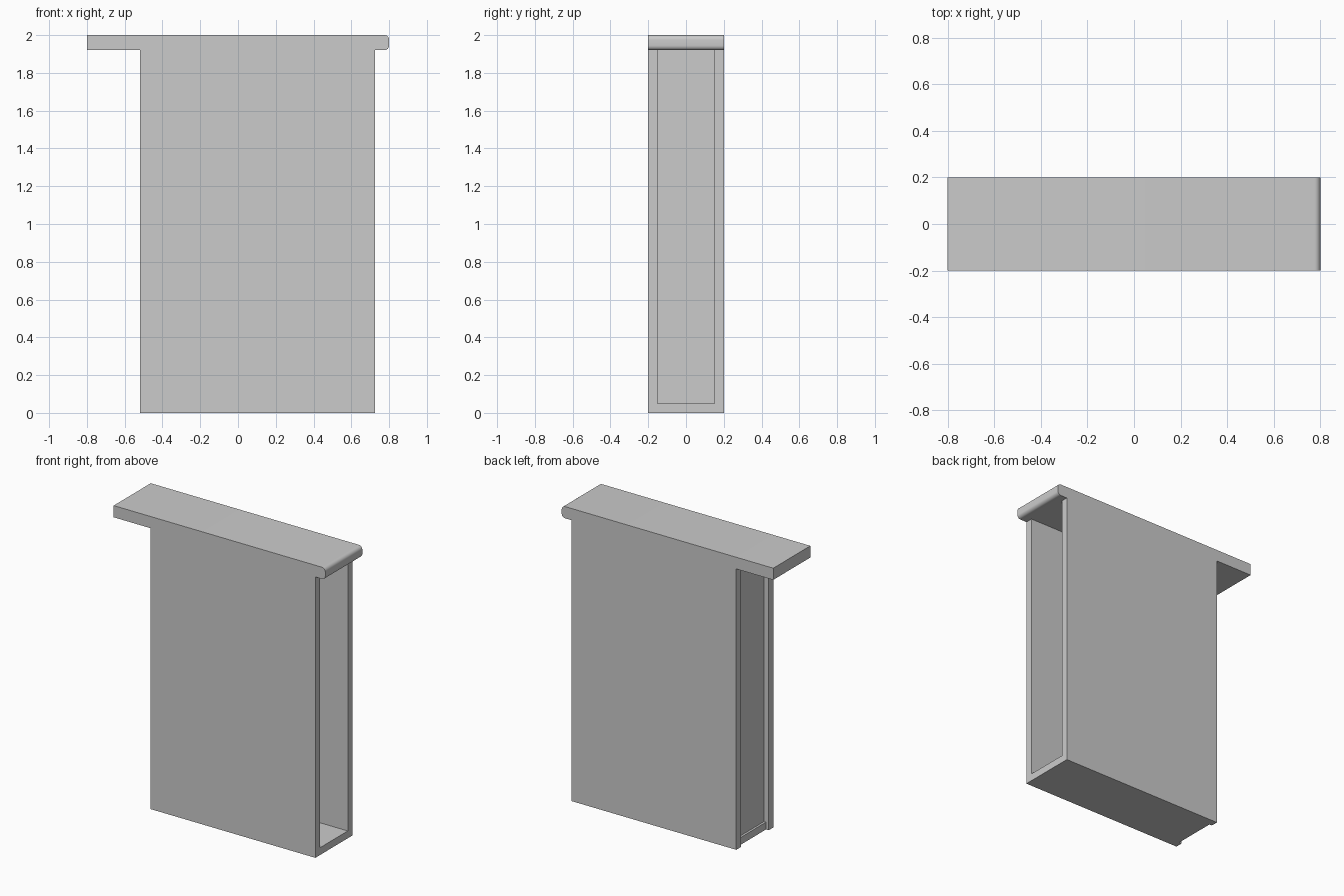
import bpy, bmesh, math

if "Cube" in bpy.data.objects:
    bpy.data.objects.remove(bpy.data.objects["Cube"])

grey = bpy.data.materials.new("plain grey")
grey.diffuse_color = (0.6, 0.6, 0.6, 1)
grey.use_nodes = True
grey.node_tree.nodes["Principled BSDF"].inputs["Base Color"].default_value = grey.diffuse_color


def extrude_profile(name, points, y0, y1):
    """Solid made from an x-z outline swept along y."""
    bm = bmesh.new()
    face = bm.faces.new([bm.verts.new((x, y0, z)) for x, z in points])
    ext = bmesh.ops.extrude_face_region(bm, geom=[face])["geom"]
    moved = [v for v in ext if isinstance(v, bmesh.types.BMVert)]
    bmesh.ops.translate(bm, vec=(0, y1 - y0, 0), verts=moved)
    bmesh.ops.recalc_face_normals(bm, faces=bm.faces)
    mesh = bpy.data.meshes.new(name)
    bm.to_mesh(mesh)
    bm.free()
    mesh.materials.append(grey)
    obj = bpy.data.objects.new(name, mesh)
    bpy.context.collection.objects.link(obj)
    return obj


def box(name, x0, x1, y0, y1, z0, z1):
    return extrude_profile(name, [(x0, z0), (x1, z0), (x1, z1), (x0, z1)], y0, y1)


def arc(cx, cz, r, start, steps=6):
    return [(cx + r * math.cos(a), cz + r * math.sin(a))
            for a in (math.radians(start + 90 * i / steps) for i in range(steps + 1))]


# casing: T-shaped outline with a rounded right end on the top slab
R = 0.025
outline = [(-0.52, 0), (0.725, 0), (0.725, 1.92)]
outline += arc(0.80 - R, 1.92 + R, R, -90) + arc(0.80 - R, 2 - R, R, 0)
outline += [(-0.80, 2), (-0.80, 1.92), (-0.52, 1.92)]
casing = extrude_profile("casing", outline, -0.2, 0.2)

# hollow open to the right, panel recess and floor setback on the left
cutters = [box("hollow_cutter", -0.44, 0.725, -0.15, 0.15, 0.05, 1.92),
           box("recess_cutter", -0.52, -0.485, -0.15, 0.15, 0.05, 1.92),
           box("floor_cutter", -0.54, -0.50, -0.15, 0.15, -0.02, 0.05)]
for cutter in cutters:
    cutter.hide_render = True
    mod = casing.modifiers.new("cut", "BOOLEAN")
    mod.operation = "DIFFERENCE"
    mod.solver = "EXACT"
    mod.object = cutter

# apply the cuts and remove the helpers
deps = bpy.context.evaluated_depsgraph_get()
cut_mesh = bpy.data.meshes.new_from_object(casing.evaluated_get(deps))
casing.modifiers.clear()
casing.data = cut_mesh
for cutter in cutters:
    bpy.data.objects.remove(cutter)

bpy.context.view_layer.objects.active = casing
casing.select_set(True)
bpy.ops.object.shade_smooth_by_angle(angle=math.radians(30))
